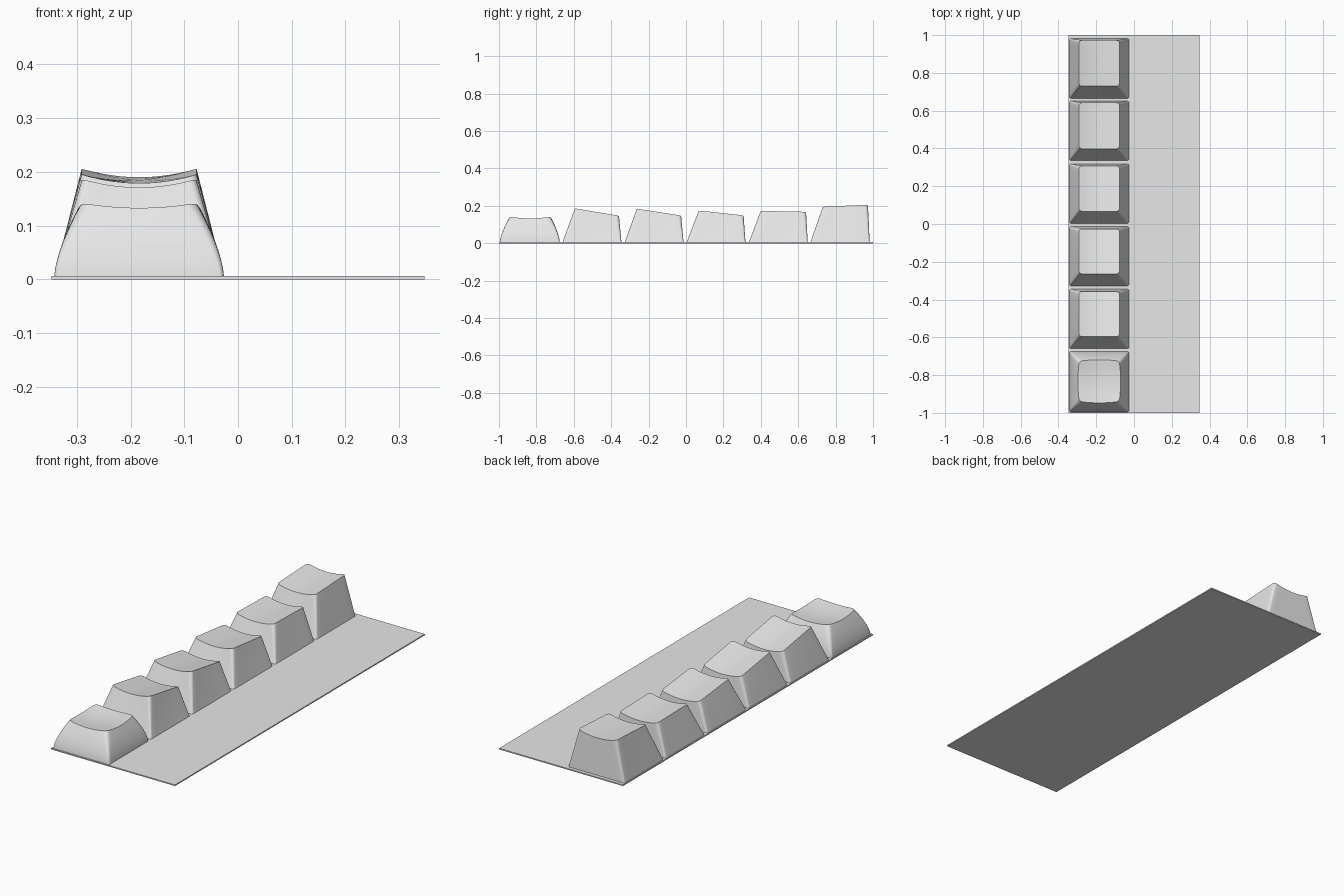
import bpy, bmesh, math

if "Cube" in bpy.data.objects:
    bpy.data.objects.remove(bpy.data.objects["Cube"], do_unlink=True)

grey = bpy.data.materials.new("light_grey")
grey.use_nodes = True
colour = (0.8, 0.8, 0.8, 1)
grey.diffuse_color = colour
grey.node_tree.nodes["Principled BSDF"].inputs["Base Color"].default_value = colour

KEY_X = -0.184
BASE_Z = 0.005
SIDE_STEPS, ARC_STEPS = 10, 5


def finish(name, bm):
    bmesh.ops.recalc_face_normals(bm, faces=bm.faces)
    mesh = bpy.data.meshes.new(name)
    bm.to_mesh(mesh)
    bm.free()
    mesh.materials.append(grey)
    obj = bpy.data.objects.new(name, mesh)
    bpy.context.collection.objects.link(obj)
    return obj


def rounded_rect(half_x, y0, y1, radius, bulge=0):
    """Outline with rounded corners, evenly split sides and an optional outward bow."""
    cy, half_y = (y0 + y1) / 2, (y1 - y0) / 2
    points = []
    for k in range(4):
        a0 = k * math.pi / 2
        sx = 1 if k in (0, 3) else -1
        sy = 1 if k < 2 else -1
        corner = []
        for i in range(ARC_STEPS + 1):
            a = a0 + math.pi / 2 * i / ARC_STEPS
            corner.append((sx * (half_x - radius) + radius * math.cos(a),
                           sy * (half_y - radius) + radius * math.sin(a)))
        points += corner
        # straight run to the next corner
        x, y = corner[-1]
        ex, ey = (-x, y) if k % 2 == 0 else (x, -y)
        for i in range(1, SIDE_STEPS):
            f = i / SIDE_STEPS
            points.append((x + (ex - x) * f, y + (ey - y) * f))
    bowed = []
    for x, y in points:
        u, v = x / half_x, y / half_y
        bowed.append((x + bulge * u * (1 - v * v), cy + y + bulge * v * (1 - u * u)))
    return bowed


def keycap(name, base_y, top_y, front_z, back_z, half_top=0.107,
           dish_x=0.016, dish_y=0, flare=1, bulge=0, top_radius=0.016):
    base = rounded_rect(0.158, *base_y, 0.009)
    top = rounded_rect(half_top, *top_y, top_radius, bulge)
    cy, half_y = sum(top_y) / 2, (top_y[1] - top_y[0]) / 2

    def height(x, y):
        u, v = x / half_top, (y - cy) / half_y
        slope = front_z + (back_z - front_z) * (v + 1) / 2
        return slope - dish_x * (1 - min(1, u * u)) - dish_y * (1 - min(1, v * v))

    bm = bmesh.new()
    rings = []
    # walls
    levels = 8
    for i in range(levels + 1):
        t = i / levels
        f = t ** flare
        rings.append([bm.verts.new((KEY_X + a[0] + (b[0] - a[0]) * f,
                                    a[1] + (b[1] - a[1]) * f,
                                    BASE_Z + (height(*b) - BASE_Z) * t))
                      for a, b in zip(base, top)])
    # dished top
    for s in (0.8, 0.6, 0.4, 0.2):
        ring = []
        for x, y in top:
            px, py = x * s, cy + (y - cy) * s
            ring.append(bm.verts.new((KEY_X + px, py, height(px, py))))
        rings.append(ring)
    n = len(base)
    for lower, upper in zip(rings, rings[1:]):
        for i in range(n):
            j = (i + 1) % n
            bm.faces.new((lower[i], lower[j], upper[j], upper[i]))
    centre = bm.verts.new((KEY_X, cy, height(0, cy)))
    for i in range(n):
        bm.faces.new((rings[-1][i], rings[-1][(i + 1) % n], centre))
    bm.faces.new(rings[0])
    obj = finish(name, bm)
    bpy.ops.object.select_all(action='DESELECT')
    obj.select_set(True)
    bpy.context.view_layer.objects.active = obj
    bpy.ops.object.shade_smooth_by_angle(angle=math.radians(30))


# flat base sheet
bm = bmesh.new()
bmesh.ops.create_cube(bm, size=1)
for v in bm.verts:
    v.co = (v.co.x * 0.694, v.co.y * 2, (v.co.z + 0.5) * 0.006)
finish("base_sheet", bm)

# front key with a bowl-shaped top and curved walls
keycap("front_keycap", (-0.995, -0.675), (-0.94, -0.726), 0.142, 0.142,
       half_top=0.106, dish_x=0.009, dish_y=0.009, flare=1.5,
       bulge=0.007, top_radius=0.018)

# sculpted rows: base span, top span, front and back height
rows = [
    ((-0.660, -0.345), (-0.596, -0.358), 0.187, 0.147),
    ((-0.328, -0.013), (-0.264, -0.026), 0.185, 0.148),
    ((0.003, 0.318), (0.067, 0.308), 0.175, 0.149),
    ((0.336, 0.651), (0.398, 0.642), 0.173, 0.168),
    ((0.665, 0.982), (0.730, 0.973), 0.195, 0.206),
]
for number, row in enumerate(rows, 2):
    keycap(f"row_keycap_{number}", *row)
